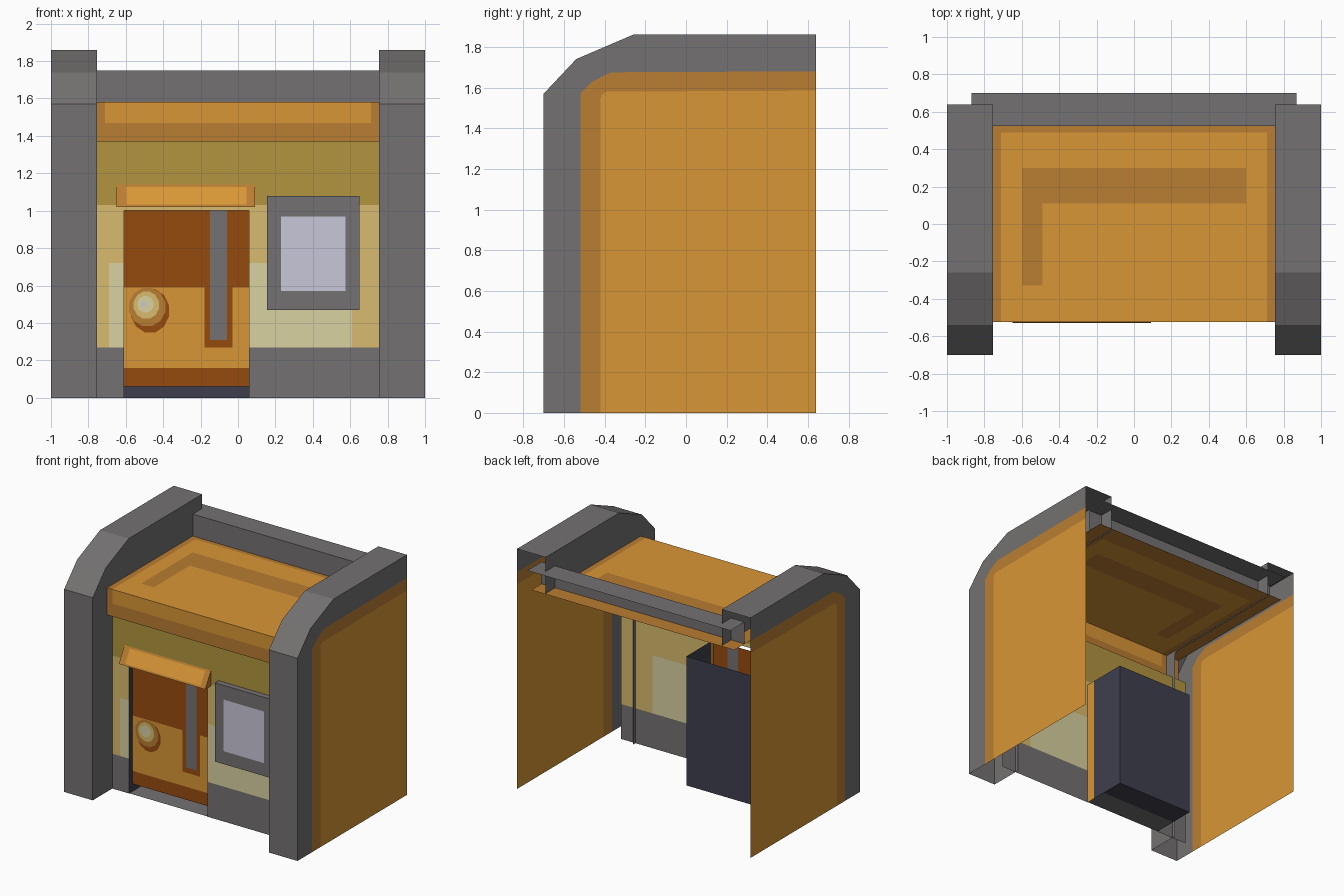
import bpy, math

cube = bpy.data.objects.get("Cube")
if cube:
    bpy.data.objects.remove(cube, do_unlink=True)

# Flat colours
HEX = {
    "gray": "747171", "orange": "D99636", "dark_orange": "BA7D32",
    "brown": "954B0D", "cream": "D8D2A0", "tan": "D9BB6E",
    "olive": "B2953F", "lavender": "C9C7D8", "navy": "3F3F4E",
}
NAMES = list(HEX)


def linear(c):
    return c / 12.92 if c <= 0.04045 else ((c + 0.055) / 1.055) ** 2.4


MATS = {}
for key, code in HEX.items():
    rgb = [linear(int(code[i:i + 2], 16) / 255) for i in (0, 2, 4)]
    m = bpy.data.materials.new(key)
    m.use_nodes = True
    m.diffuse_color = (*rgb, 1)
    node = next(n for n in m.node_tree.nodes if n.type == "BSDF_PRINCIPLED")
    node.inputs["Base Color"].default_value = (*rgb, 1)
    node.inputs["Roughness"].default_value = 0.9
    MATS[key] = m


def make(name, verts, faces, colours):
    """Mesh object with one colour name per face."""
    me = bpy.data.meshes.new(name)
    me.from_pydata(verts, [], faces)
    used = sorted(set(colours), key=NAMES.index)
    for c in used:
        me.materials.append(MATS[c])
    for poly, c in zip(me.polygons, colours):
        poly.material_index = used.index(c)
    ob = bpy.data.objects.new(name, me)
    bpy.context.scene.collection.objects.link(ob)
    return ob


def sheet(name, us, vs, place, rule):
    """Flat sheet cut along us and vs; rule gives a colour, or None for a hole."""
    n = len(vs)
    verts = [place(u, v) for u in us for v in vs]
    faces, colours = [], []
    for i in range(len(us) - 1):
        for j in range(n - 1):
            c = rule((us[i] + us[i + 1]) / 2, (vs[j] + vs[j + 1]) / 2)
            if c:
                a = i * n + j
                faces.append((a, a + n, a + n + 1, a + 1))
                colours.append(c)
    return make(name, verts, faces, colours)


def upright(y):
    return lambda x, z: (x, y, z)


def flat(z):
    return lambda x, y: (x, y, z)


def sideways(x):
    return lambda y, z: (x, y, z)


def inside(u, v, u0, u1, v0, v1):
    return u0 < u < u1 and v0 < v < v1


# Side walls: nested arch outlines (y, z), from front foot to back top
OUTER = [(-.70, 0), (-.70, 1.57), (-.54, 1.74), (-.26, 1.86), (.64, 1.86)]
TRIM = [(-.52, 0), (-.52, 1.57), (-.46, 1.63), (-.37, 1.675), (.64, 1.68)]
PANEL = [(-.42, 0), (-.42, 1.54), (-.415, 1.565), (-.39, 1.58), (.64, 1.585)]
RETURN = [(-.43, 0), (-.43, 1.55), (-.425, 1.56), (-.41, 1.57), (.64, 1.57)]


def side_wall(name, s):
    verts, faces, colours = [], [], []

    def band(line_a, xa, line_b, xb, colour):
        k, n = len(verts), len(line_a)
        verts.extend((s * xa, y, z) for y, z in line_a)
        verts.extend((s * xb, y, z) for y, z in line_b)
        for i in range(n - 1):
            f = (k + i, k + n + i, k + n + i + 1, k + i + 1)
            faces.append(f[::-1] if s > 0 else f)
            colours.append(colour)

    band(OUTER, .755, OUTER, 1, "gray")
    band(OUTER, 1, TRIM, 1, "gray")
    band(TRIM, 1, PANEL, 1, "dark_orange")
    band(RETURN, .755, OUTER, .755, "gray")
    k = len(verts)
    verts.extend((s, y, z) for y, z in PANEL + [(.64, 0)])
    f = tuple(range(k, len(verts)))
    faces.append(f if s < 0 else f[::-1])
    colours.append("orange")
    make(name, verts, faces, colours)


side_wall("left_side_wall", 1)
side_wall("right_side_wall", -1)


# Front wall with door opening and painted bands
def wall_rule(x, z):
    if inside(x, z, -.61, .06, 0, 1):
        return None
    if z < .27:
        return "gray"
    if z > 1.03:
        return "olive"
    return "cream" if inside(x, z, -.69, .61, .27, .72) else "tan"


sheet("front_wall", [-.88, -.69, -.61, .06, .61, .88],
      [0, .27, .72, 1, 1.03, 1.37], upright(-.46), wall_rule)


# Roof deck, fascia and soffit
def roof_rule(x, y):
    if inside(x, y, -.6, .6, .11, .30) or inside(x, y, -.6, -.49, -.33, .2):
        return "dark_orange"
    return "orange" if abs(x) < .71 and y < .49 else "dark_orange"


sheet("roof_deck", [-.87, -.71, -.6, -.49, .6, .71, .87],
      [-.525, -.33, .11, .30, .49, .65], flat(1.58), roof_rule)
sheet("roof_fascia", [-.87, -.71, .71, .87], [1.37, 1.47, 1.58], upright(-.525),
      lambda x, z: "orange" if abs(x) < .71 and z > 1.47 else "dark_orange")
sheet("roof_soffit", [-.87, .87], [-.525, -.46], flat(1.37),
      lambda x, y: "dark_orange")

# Rear parapet
sheet("parapet_face", [-.87, .87], [1.58, 1.75], upright(.525), lambda x, z: "gray")
sheet("parapet_cap", [-.87, .87], [.525, .70], flat(1.75), lambda x, y: "gray")


# Door with painted panels and long handle
def door_rule(x, z):
    if inside(x, z, -.15, -.06, .31, 1):
        return "gray"
    if z < .16 or z > .59 or inside(x, z, -.18, -.03, .27, .6):
        return "brown"
    return "orange"


sheet("door", [-.61, -.18, -.15, -.06, -.03, .06],
      [.06, .16, .27, .31, .59, 1], upright(-.42), door_rule)


# Round door lock painted in rings
def disc(name, x, z, rx, rz, y, colour, sides=12):
    angles = [2 * math.pi * (i + .5) / sides for i in range(sides)]
    pts = [(x + rx * math.cos(a), y, z + rz * math.sin(a)) for a in angles]
    make(name, pts, [tuple(range(sides))], [colour])


disc("lock_shadow", -.47, .465, .105, .12, -.422, "brown")
disc("lock_rim", -.485, .485, .10, .105, -.424, "dark_orange")
disc("lock_ring", -.49, .495, .07, .075, -.426, "tan")
disc("lock_face", -.495, .50, .045, .045, -.428, "cream")
disc("lock_pin", -.505, .50, .015, .015, -.430, "lavender", 8)

# Porch box behind the door, open at the top
sheet("porch_back", [-.61, .06], [0, 1], upright(-.09), lambda x, z: "navy")
sheet("porch_right_side", [-.46, -.09], [0, 1], sideways(-.61), lambda y, z: "navy")
sheet("porch_left_side", [-.46, -.39, -.09], [0, 1], sideways(.06),
      lambda y, z: "orange" if y < -.39 else "navy")
sheet("porch_floor", [-.61, .06], [-.46, -.28, -.09], flat(.002),
      lambda x, y: "gray" if y < -.28 else "navy")

# Awning: sloped front with border, closed ends and underside
sheet("awning_slope", [-.65, -.60, .045, .09], [0, .1, .9, 1],
      lambda x, t: (x, -.53 + .07 * t, 1.02 + .12 * t),
      lambda x, t: "orange" if inside(x, t, -.60, .045, .1, .9) else "dark_orange")
ends = [(x, y, z) for x in (-.65, .09)
        for y, z in ((-.53, 1.02), (-.46, 1.02), (-.46, 1.14))]
make("awning_ends", ends, [(0, 2, 1), (3, 4, 5), (0, 1, 4, 3)],
     ["dark_orange", "dark_orange", "brown"])

# Window: raised frame with pane
sheet("window_front", [.155, .23, .575, .65], [.47, .57, .97, 1.08], upright(-.505),
      lambda x, z: "lavender" if inside(x, z, .23, .575, .57, .97) else "gray")
for label, x in (("right", .155), ("left", .65)):
    sheet("window_%s_edge" % label, [-.505, -.46], [.47, 1.08], sideways(x),
          lambda y, z: "gray")
for label, z in (("bottom", .47), ("top", 1.08)):
    sheet("window_%s_edge" % label, [.155, .65], [-.505, -.46], flat(z),
          lambda x, y: "gray")
